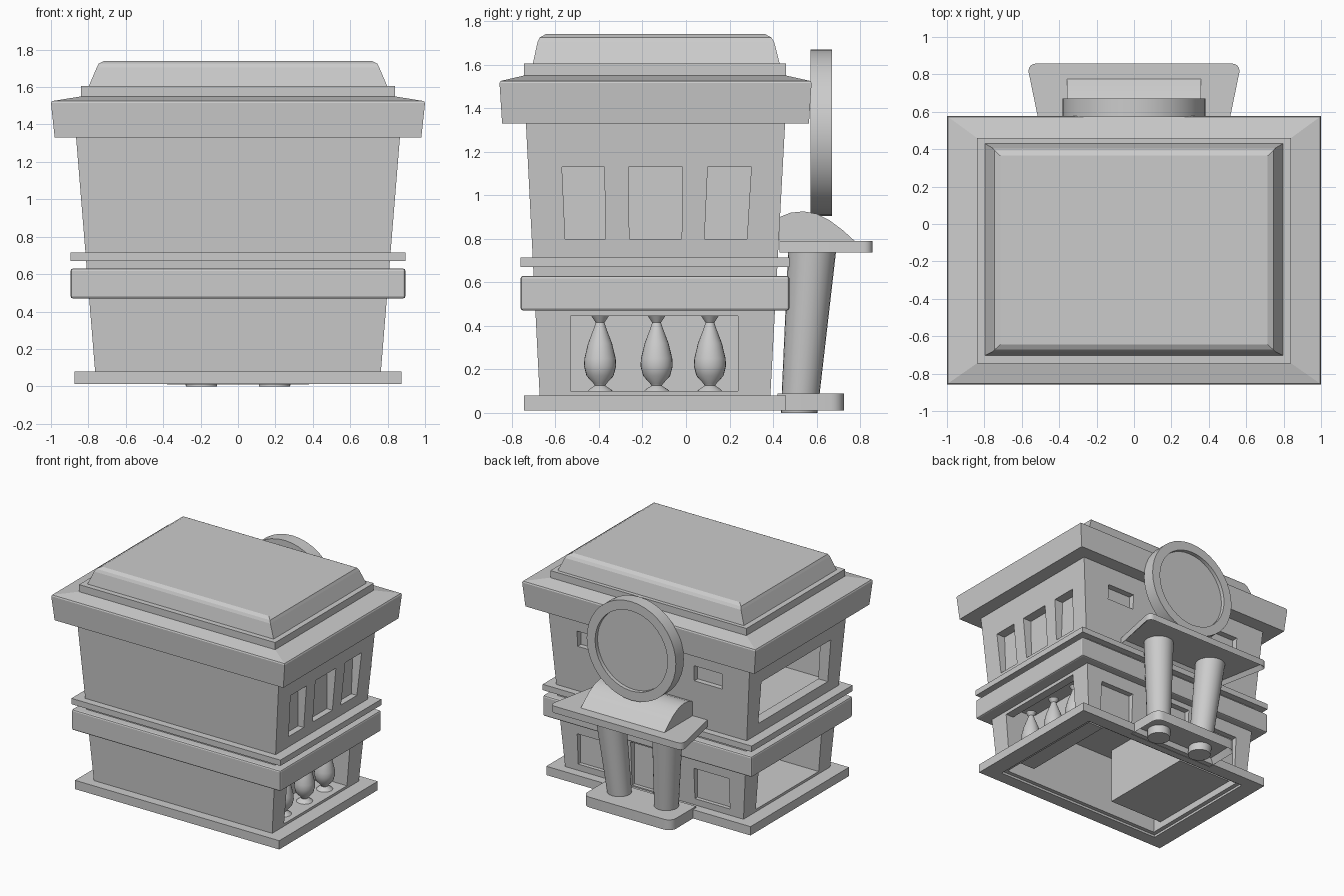
import bpy, bmesh, math
from mathutils import Vector

if "Cube" in bpy.data.objects:
    bpy.data.objects.remove(bpy.data.objects["Cube"])


def finish(name, bm, smooth=None):
    bmesh.ops.recalc_face_normals(bm, faces=bm.faces)
    me = bpy.data.meshes.new(name)
    bm.to_mesh(me)
    bm.free()
    ob = bpy.data.objects.new(name, me)
    bpy.context.collection.objects.link(ob)
    bpy.ops.object.select_all(action='DESELECT')
    ob.select_set(True)
    bpy.context.view_layer.objects.active = ob
    if smooth:
        bpy.ops.object.shade_smooth_by_angle(angle=math.radians(smooth))
    return ob


def skin(bm, rings):
    """Join equal-length rings of points with quads and cap both ends."""
    vs = [[bm.verts.new(p) for p in r] for r in rings]
    n = len(vs[0])
    for a, b in zip(vs, vs[1:]):
        for i in range(n):
            bm.faces.new((a[i], a[(i + 1) % n], b[(i + 1) % n], b[i]))
    bm.faces.new(vs[0])
    bm.faces.new(vs[-1])


def loft(name, levels, bevel=0):
    """Stack of rectangles: (half_x, y0, y1, z)."""
    bm = bmesh.new()
    skin(bm, [[(-h, a, z), (h, a, z), (h, b, z), (-h, b, z)] for h, a, b, z in levels])
    if bevel:
        bmesh.ops.bevel(bm, geom=bm.edges[:], offset=bevel, segments=2, profile=0.5, affect='EDGES')
    return finish(name, bm)


def box(name, x0, x1, y0, y1, z0, z1):
    bm = bmesh.new()
    skin(bm, [[(x0, y0, z), (x1, y0, z), (x1, y1, z), (x0, y1, z)] for z in (z0, z1)])
    return finish(name, bm)


def cut(ob, cutter):
    m = ob.modifiers.new("cut", 'BOOLEAN')
    m.operation, m.solver, m.object = 'DIFFERENCE', 'EXACT', cutter
    bpy.ops.object.select_all(action='DESELECT')
    ob.select_set(True)
    bpy.context.view_layer.objects.active = ob
    bpy.ops.object.modifier_apply(modifier=m.name)
    bpy.data.objects.remove(cutter)


def plate(name, outline, z0, z1, radius, corner_y, rise):
    """Extruded outline with rounded outer corners and a hollow underside."""
    bm = bmesh.new()
    skin(bm, [[(x, y, z) for x, y in outline] for z in (z0, z1)])
    corners = [e for e in bm.edges if abs(e.verts[0].co.z - e.verts[1].co.z) > 1e-4
               and e.verts[0].co.y > corner_y]
    bmesh.ops.bevel(bm, geom=corners, offset=radius, segments=5, profile=0.5, affect='EDGES')
    bm.normal_update()
    low = [f for f in bm.faces if all(abs(v.co.z - z0) < 1e-5 for v in f.verts)]
    bmesh.ops.inset_region(bm, faces=low, thickness=0.03)
    for v in low[0].verts:
        v.co.z = z0 + rise
    return finish(name, bm, 30)


def lathe(name, profile, origin, sides=24, axis='z', lean=(0, 0), smooth=35):
    bm = bmesh.new()
    o = Vector(origin)
    rings = []
    for r, h in profile:
        ring = []
        for i in range(sides):
            t = math.tau * i / sides
            c, s = r * math.cos(t), r * math.sin(t)
            p = Vector((c, s, h)) if axis == 'z' else Vector((c, h, s))
            ring.append(o + p + Vector((lean[0] * h, lean[1] * h, 0)))
        rings.append(ring)
    skin(bm, rings)
    return finish(name, bm, smooth)


# Tapered hollow walls
walls = loft("walls", [(.76, -.67, .385, .03), (.868, -.737, .457, 1.36)])
cut(walls, loft("cutter", [(.70, -.61, .33, -.1), (.73, -.63, .35, .52)]))
cut(walls, loft("cutter", [(.74, -.64, .36, .77), (.77, -.66, .38, 1.30)]))

# Side openings: shop windows below on both sides, one wide window on the left
cut(walls, box("cutter", .6, 1, -.53, .24, .10, .445))
cut(walls, box("cutter", -1, -.6, -.53, .24, .10, .445))
cut(walls, box("cutter", -1, -.6, -.56, .29, .80, 1.13))

# Three recessed windows on the right
for top, bot in (((-.57, -.375), (-.555, -.37)), ((-.265, -.015), (-.26, -.02)), ((.10, .30), (.085, .28))):
    bm = bmesh.new()
    skin(bm, [[(.775, y[0], z), (1, y[0], z), (1, y[1], z), (.775, y[1], z)]
              for y, z in ((bot, .80), (top, 1.13))])
    cut(walls, finish("cutter", bm))

# Rear windows and door
for s in (-1, 1):
    for a, b, z0, z1, y in ((.38, .62, 1.07, 1.19, .40), (.35, .65, .13, .37, .36)):
        x0, x1 = sorted((s * a, s * b))
        cut(walls, box("cutter", x0, x1, y, .7, z0, z1))
cut(walls, box("cutter", -.19, .19, .36, .7, .09, .43))

# Display boxes behind the lower side openings
for side, s, depth in (("right", 1, .22), ("left", -1, .50)):
    x0, x1 = sorted((s * .745, s * (.745 - depth)))
    box(side + "_display_floor", x0, x1, -.53, .24, .085, .10)
    xb = s * (.745 - depth)
    box(side + "_display_back", xb - .01, xb + .01, -.54, .25, .085, .53)
    for y in (-.54, .24):
        box(side + "_display_side", x0, x1, y, y + .01, .085, .53)

# Vases
for y in (-.395, -.135, .11):
    lathe("vase", [(.058, .10), (.05, .108), (.024, .125), (.03, .135), (.062, .17), (.074, .215),
                   (.072, .25), (.055, .32), (.03, .385), (.02, .415), (.04, .445)],
          (.665, y, 0), smooth=50)

# Base slab and waist bands
base = loft("base_slab", [(.875, -.745, .46, .012), (.875, -.745, .46, .08)])
cut(base, loft("cutter", [(.74, -.645, .36, -.1), (.74, -.645, .36, .2)]))
for name, z0, z1, bev in (("wide_band", .47, .63, .012), ("thin_band", .67, .715, 0)):
    band = loft(name, [(.895, -.76, .475, z0), (.895, -.76, .475, z1)], bev)
    cut(band, loft("cutter", [(.745, -.645, .365, z0 - .1), (.745, -.645, .365, z1 + .1)]))
box("storey_floor", -.76, .76, -.66, .38, .52, .70)

# Cornice and roof
loft("cornice", [(.98, -.845, .565, 1.33), (1, -.857, .577, 1.515), (.995, -.853, .573, 1.525),
                 (.84, -.745, .46, 1.55)])
loft("roof_step", [(.84, -.745, .46, 1.54), (.84, -.745, .46, 1.605)])
loft("roof", [(.80, -.705, .432, 1.60), (.755, -.682, .405, 1.705), (.745, -.672, .392, 1.725),
              (.715, -.645, .365, 1.74)])

# Porch: step, leaning columns, canopy
plate("porch_step", [(-.38, .42), (.38, .42), (.38, .725), (-.38, .725)], .01, .09, .06, .6, .05)
for s in (-1, 1):
    lathe("porch_column", [(.084, 0), (.111, .765)], (s * .195, .52, 0), lean=(s * .07, .08))
plate("porch_canopy", [(-.485, .43), (.485, .43), (.573, .858), (-.573, .858)], .737, .79, .05, .7, .03)

# Curved canopy roof
bm = bmesh.new()
prof = [(.43, .78), (.43, .90), (.48, .92), (.54, .926), (.60, .915), (.66, .885), (.72, .84),
        (.775, .79), (.775, .78)]
skin(bm, [[(x, y, z) for y, z in prof] for x in (-.358, .358)])
finish("canopy_roof", bm, 30)

# Round sign with recessed faces
lathe("round_sign", [(.31, .03), (.31, 0), (.382, 0), (.382, .098), (.31, .098), (.31, .068)],
      (0, .572, 1.287), sides=40, axis='y')
